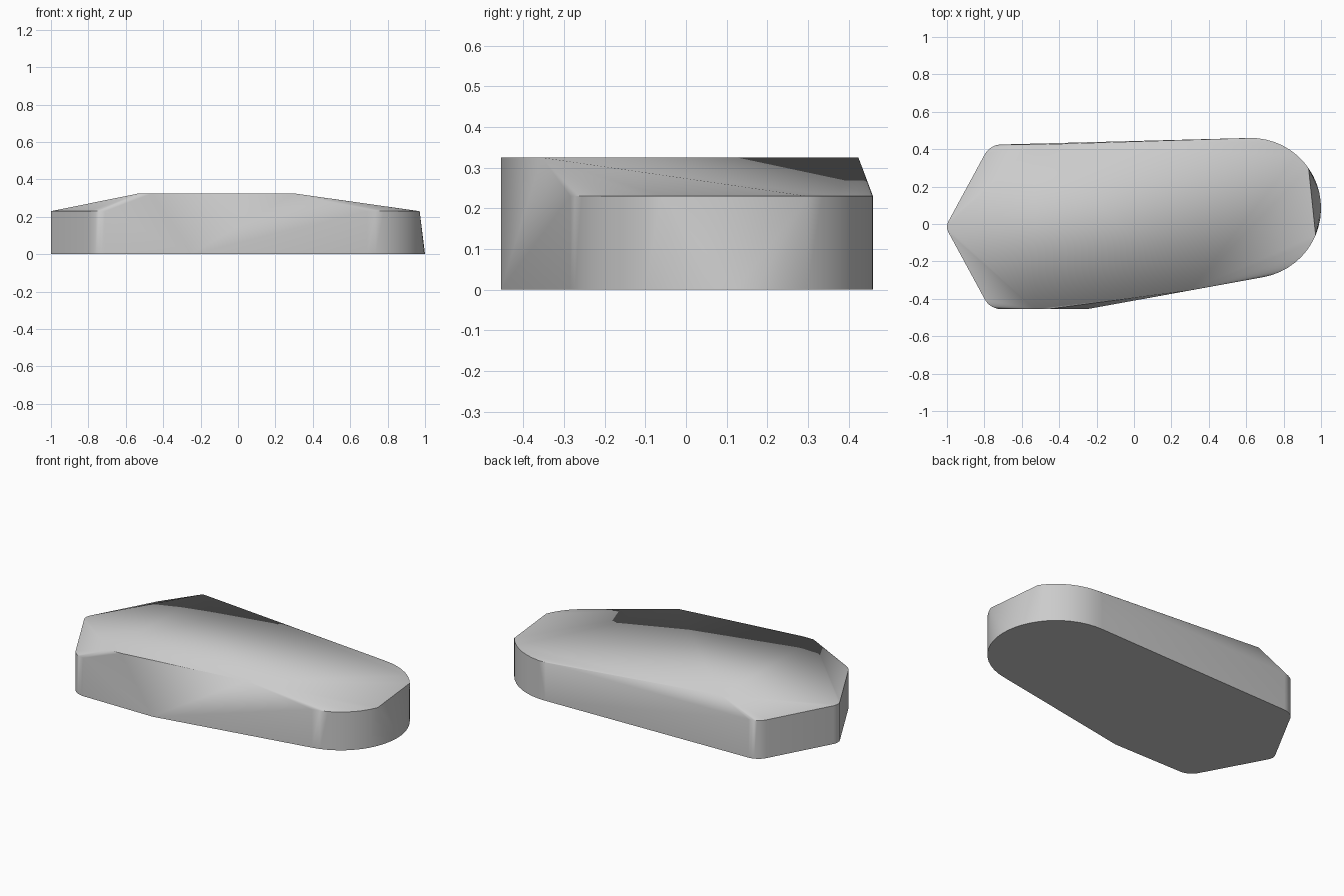
import bpy
import bmesh
from math import cos, sin, radians

cube = bpy.data.objects.get("Cube")
if cube:
    bpy.data.objects.remove(cube)

WALL, TOP = 0.23, 0.325


def arc(cx, cy, r, start, end, steps):
    """Points along a circular arc, angles in degrees."""
    angles = [radians(start + (end - start) * i / steps) for i in range(steps + 1)]
    return [(cx + r * cos(a), cy + r * sin(a)) for a in angles]


# Footprint: large round end, two rounded shoulders, blunt tip
round_end = arc(0.625, 0.085, 0.375, -80, 92, 24)
rest = (arc(-0.71, 0.325, 0.1, 92, 150, 6)
        + arc(-0.94, -0.015, 0.06, 150, 210, 4)
        + arc(-0.71, -0.355, 0.1, 210, 270, 6)
        + [(-0.25, -0.455)])
footprint = round_end + rest

# Wall rim, with the round end cut by a chord
rim = [(x, y) for x, y in round_end if not -0.02 < y < 0.26 or x < 0.9]
rim += rest[:-1]

# Flat crown corners
crown = [(-0.53, -0.455), (-0.46, -0.455), (0.3, -0.355), (-0.53, 0.424)]

# Solid slab wrapped around the three levels
bm = bmesh.new()
for outline, z in ((footprint, 0), (rim, WALL), (crown, TOP)):
    for x, y in outline:
        bm.verts.new((x, y, z))
hull = bmesh.ops.convex_hull(bm, input=bm.verts)
loose = {v for v in hull["geom_interior"] + hull["geom_unused"]
         if isinstance(v, bmesh.types.BMVert)}
bmesh.ops.delete(bm, geom=list(loose), context="VERTS")
bmesh.ops.recalc_face_normals(bm, faces=bm.faces)

mesh = bpy.data.meshes.new("slab")
bm.to_mesh(mesh)
bm.free()
slab = bpy.data.objects.new("slab", mesh)
bpy.context.collection.objects.link(slab)

# Plain grey material
grey = bpy.data.materials.new("stone grey")
grey.use_nodes = True
colour = (0.6, 0.6, 0.6, 1)
grey.diffuse_color = colour
grey.node_tree.nodes["Principled BSDF"].inputs["Base Color"].default_value = colour
mesh.materials.append(grey)

bpy.ops.object.select_all(action="DESELECT")
slab.select_set(True)
bpy.context.view_layer.objects.active = slab
bpy.ops.object.shade_smooth_by_angle(angle=radians(35))
